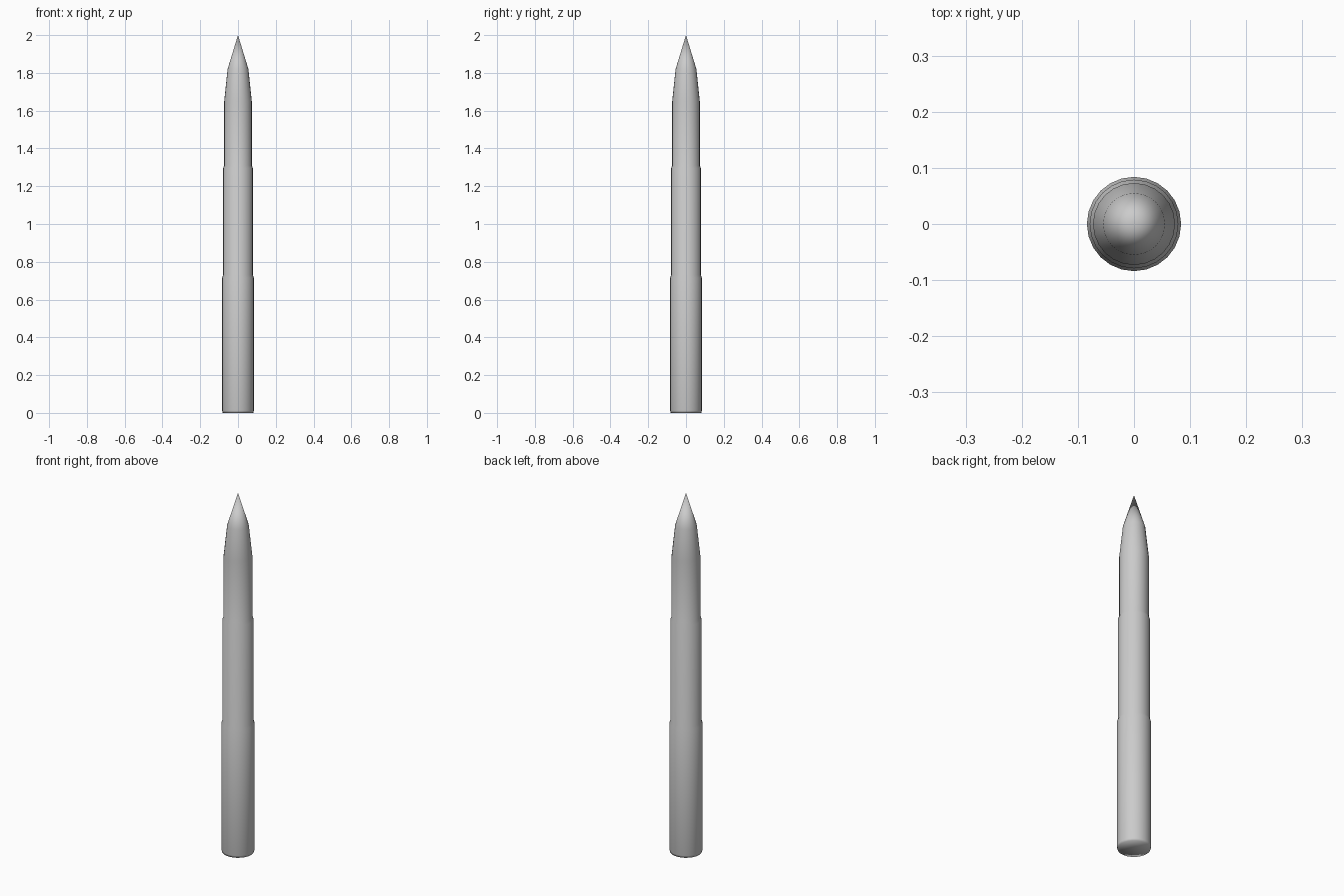
import bpy, bmesh, math

if "Cube" in bpy.data.objects:
    bpy.data.objects.remove(bpy.data.objects["Cube"])

SIDES = 24


def lathe(name, profile):
    """Revolve (radius, height) points around z; radius 0 closes an end."""
    bm = bmesh.new()
    rings = []
    for r, z in profile:
        if r == 0:
            rings.append([bm.verts.new((0, 0, z))])
        else:
            rings.append([bm.verts.new((r * math.cos(2 * math.pi * i / SIDES),
                                        r * math.sin(2 * math.pi * i / SIDES), z))
                          for i in range(SIDES)])
    for a, b in zip(rings, rings[1:]):
        for i in range(SIDES):
            j = (i + 1) % SIDES
            quad = [a[i % len(a)], a[j % len(a)], b[j % len(b)], b[i % len(b)]]
            bm.faces.new(list(dict.fromkeys(quad)))
    bmesh.ops.recalc_face_normals(bm, faces=bm.faces)
    mesh = bpy.data.meshes.new(name)
    bm.to_mesh(mesh)
    bm.free()
    mesh.shade_smooth()
    obj = bpy.data.objects.new(name, mesh)
    bpy.context.collection.objects.link(obj)
    return obj


# Stepped shaft with slim shoulders and a faceted pointed nose
lathe("stepped_pointed_shaft", [
    (0, 0), (0.081, 0), (0.084, 0.012),        # base with small bevel
    (0.084, 0.715), (0.079, 0.73),             # lower section and shoulder
    (0.079, 1.295), (0.073, 1.31),             # middle section and shoulder
    (0.073, 1.65), (0.055, 1.82), (0, 2.0),    # upper section and nose
])
